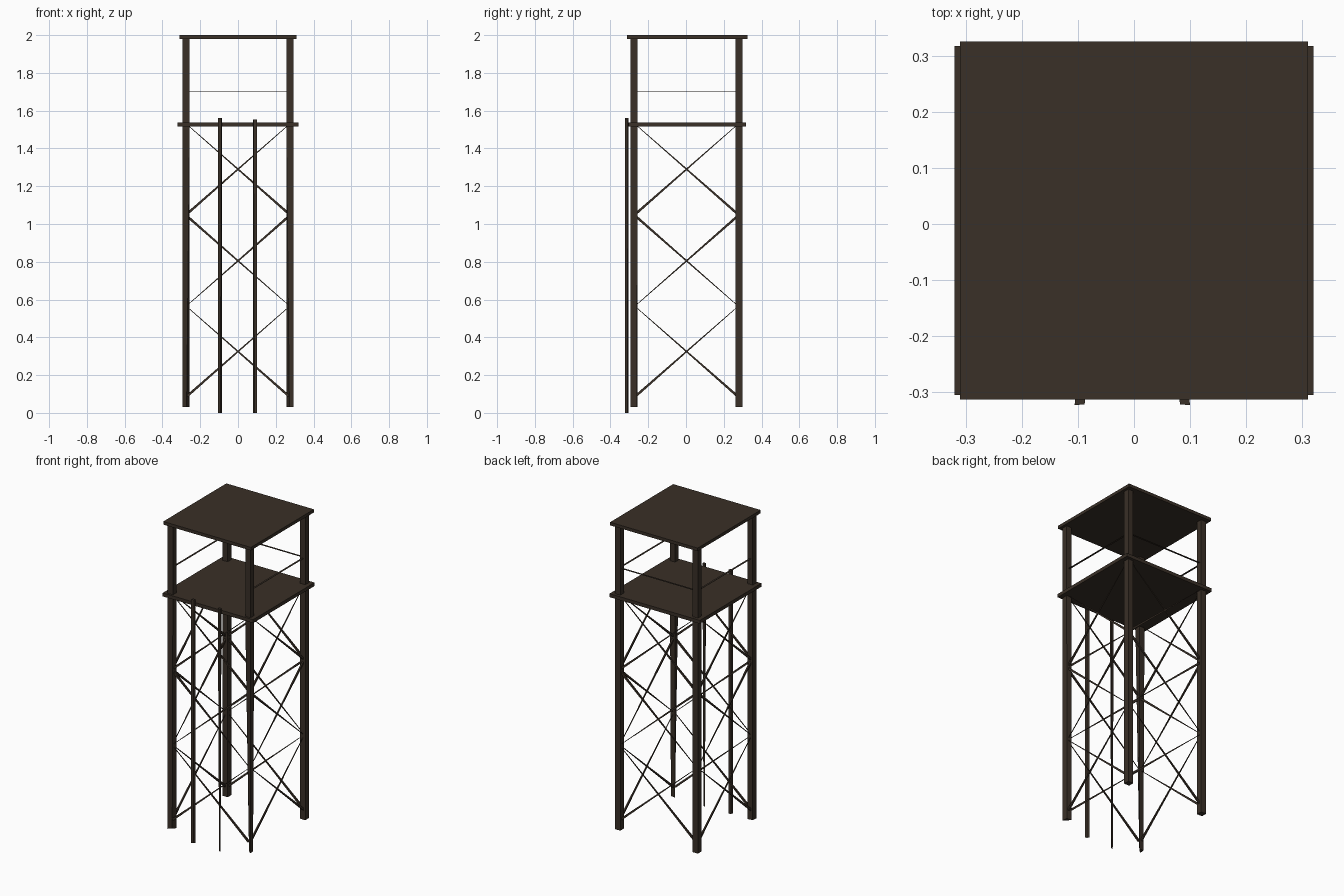
import bpy, bmesh
from mathutils import Vector

if "Cube" in bpy.data.objects:
    bpy.data.objects.remove(bpy.data.objects["Cube"])

wood = bpy.data.materials.new("dark_brown_wood")
wood.diffuse_color = (0.041, 0.029, 0.020, 1)
wood.use_nodes = True
wood.node_tree.nodes["Principled BSDF"].inputs["Base Color"].default_value = wood.diffuse_color


def finish(name, bm):
    bmesh.ops.recalc_face_normals(bm, faces=bm.faces[:])
    me = bpy.data.meshes.new(name)
    bm.to_mesh(me)
    bm.free()
    me.materials.append(wood)
    ob = bpy.data.objects.new(name, me)
    bpy.context.collection.objects.link(ob)
    return ob


def loft(name, rings):
    """Join rings of four points into a closed square tube."""
    bm = bmesh.new()
    loops = [[bm.verts.new(p) for p in r] for r in rings]
    for a, b in zip(loops, loops[1:]):
        for i in range(4):
            j = (i + 1) % 4
            bm.faces.new((a[i], a[j], b[j], b[i]))
    bm.faces.new(loops[0])
    bm.faces.new(loops[-1])
    return finish(name, bm)


def section(cx, cy, z, hx, hy, s=1, front=0, back=0):
    """Rectangle whose inner-front / outer-back corners can slide to the middle."""
    f, b = 1 - front, 1 - back
    return [(cx + s * hx, cy - hy, z), (cx + s * hx * b, cy + hy * b, z),
            (cx - s * hx, cy + hy, z), (cx - s * hx * f, cy - hy * f, z)]


def box(name, x0, x1, y0, y1, z0, z1):
    cx, cy, hx, hy = (x0 + x1) / 2, (y0 + y1) / 2, (x1 - x0) / 2, (y1 - y0) / 2
    return loft(name, [section(cx, cy, z, hx, hy) for z in (z0, z1)])


def brace(name, thick, thin, normal):
    """Diagonal bar that tapers from its thick end to its thin end."""
    p, q, n = Vector(thick), Vector(thin), Vector(normal)
    side = (q - p).normalized().cross(n)
    rings = []
    for c, w, d in ((p, 0.0065, 0.005), (q, 0.0015, 0.0015)):
        rings.append([c + side * w + n * d, c - side * w + n * d,
                      c - side * w - n * d, c + side * w - n * d])
    loft(name, rings)


CY, LEG = 0.003, 0.277

# Roof and platform
box("roof", -0.31, 0.31, -0.313, 0.325, 1.98, 2.0)
box("platform", -0.32, 0.32, -0.305, 0.317, 1.515, 1.537)

# Legs: the front pair thin out across the diagonal towards the ground
for s, side in ((-1, "left"), (1, "right")):
    x = s * 0.275
    box("back_leg_" + side, x - 0.0185, x + 0.0185,
        CY + LEG - 0.0185, CY + LEG + 0.0185, 0.03, 1.985)
    loft("front_leg_" + side, [
        section(x, CY - LEG, 0.03, 0.0185, 0.0185, s, 0.85, 0.25),
        section(x, CY - LEG, 1.5, 0.0185, 0.0185, s),
        section(x, CY - LEG, 1.985, 0.0185, 0.0185, s)])

# Ladder uprights
for s, x, top, side in ((-1, -0.096, 1.56, "left"), (1, 0.09, 1.552, "right")):
    loft("ladder_rail_" + side, [
        section(x, -0.314, 0, 0.010, 0.009, s, 0.75, 0.6),
        section(x, -0.314, top, 0.010, 0.009, s, 0.2, 0.2)])

# Crossed braces on all four sides: (thick end height, thin end height)
levels = ((0.09, 0.56), (1.04, 0.57), (1.055, 1.525))
for i, (za, zb) in enumerate(levels):
    for s in (-1, 1):
        for k, fb in ((-1, "front"), (1, "back")):
            brace(f"{fb}_brace_{i}_{s}", (s * 0.268, CY + k * LEG, za),
                  (-s * 0.268, CY + k * LEG, zb), (0, 1, 0))
        for k, lr in ((-1, "left"), (1, "right")):
            brace(f"{lr}_brace_{i}_{s}", (k * 0.275, CY + s * 0.268, za),
                  (k * 0.275, CY - s * 0.268, zb), (1, 0, 0))

# Flat guard rails on the left, right and back
for s, side in ((-1, "left"), (1, "right")):
    box("guard_rail_" + side, s * 0.275 - 0.006, s * 0.275 + 0.006,
        CY - 0.265, CY + 0.265, 1.70, 1.702)
box("guard_rail_back", -0.265, 0.265, CY + LEG - 0.006, CY + LEG + 0.006, 1.70, 1.702)
